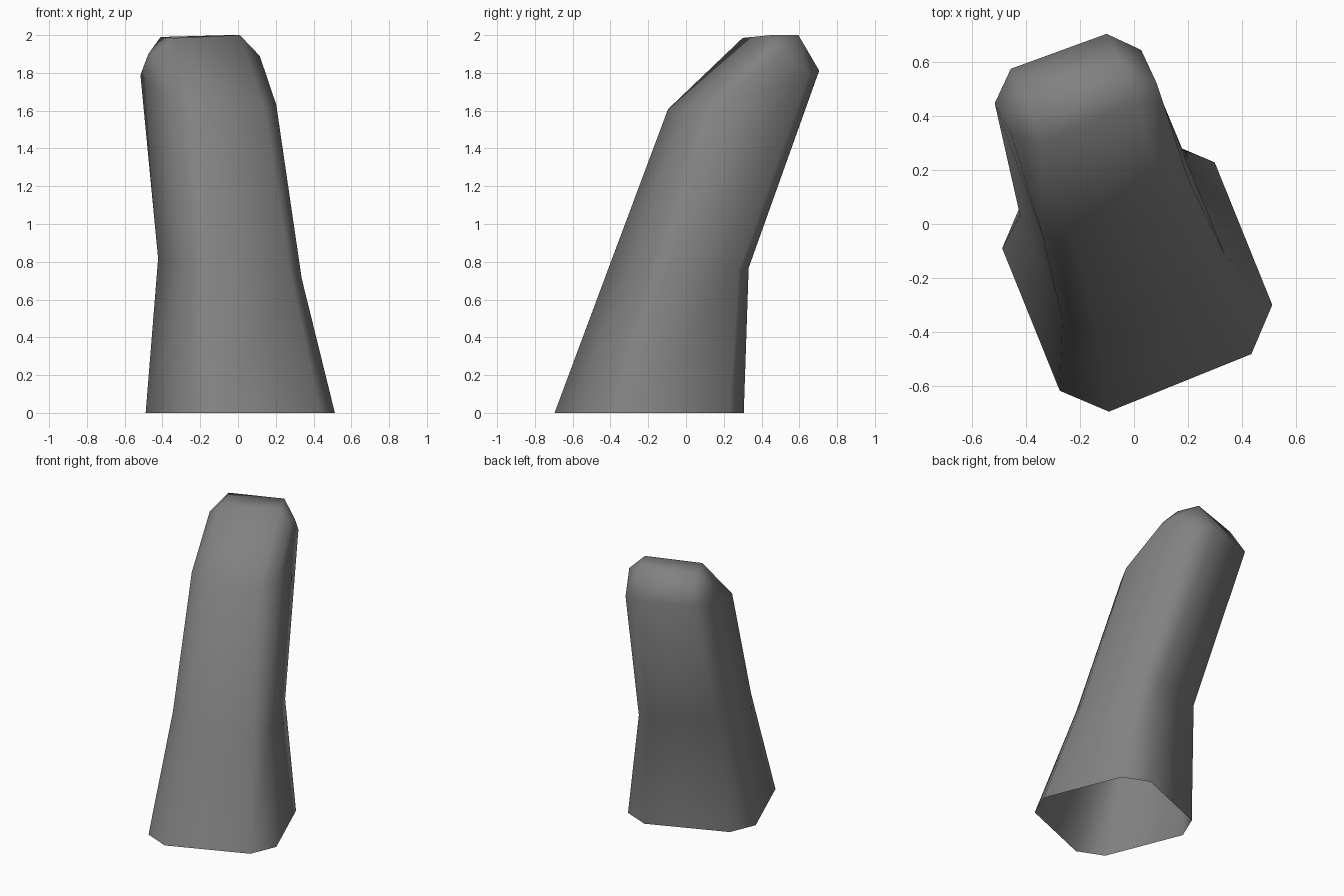
import bpy
import bmesh
from math import sin, cos, radians

cube = bpy.data.objects.get("Cube")
if cube:
    bpy.data.objects.remove(cube, do_unlink=True)


def make_material(name, color):
    mat = bpy.data.materials.new(name)
    mat.use_nodes = True
    mat.diffuse_color = color
    mat.node_tree.nodes["Principled BSDF"].inputs["Base Color"].default_value = color
    return mat


def chamfered_ring(center, half_width, half_depth, chamfer, angle, slope_x, slope_y):
    """Rectangle with cut corners, turned about z and lying in a tilted plane."""
    w, d, c = half_width, half_depth, chamfer
    outline = [(-w, c - d), (c - w, -d), (w - c, -d), (w, c - d)]
    outline += [(-u, -v) for u, v in outline]
    s, k = sin(radians(angle)), cos(radians(angle))
    points = []
    for u, v in outline:
        x, y = u * k - v * s, u * s + v * k
        points.append((center[0] + x, center[1] + y,
                       center[2] + slope_x * x + slope_y * y))
    return points


# Cross-sections of the leaning stalk: open base, waist, shoulder
sections = [
    chamfered_ring((0.012, -0.195, 0), 0.425, 0.425, 0.14, 22, 0, 0),
    chamfered_ring((-0.043, -0.04, 0.765), 0.325, 0.31, 0.1, 22, -0.13, 0.04),
    chamfered_ring((-0.157, 0.305, 1.71), 0.289, 0.357, 0.1, 20, -0.11, 0.27),
]

# Rounded tip: flat middle strip with the two sides dropped lower
sections.append([
    (-0.455, 0.33, 1.9), (-0.34, 0.3, 1.985), (0.01, 0.45, 2), (0.115, 0.43, 1.89),
    (0.085, 0.52, 1.92), (-0.05, 0.595, 2), (-0.41, 0.48, 1.99), (-0.475, 0.42, 1.9),
])

bm = bmesh.new()
rings = [[bm.verts.new(p) for p in section] for section in sections]

# Side walls
for low, high in zip(rings, rings[1:]):
    for i in range(len(low)):
        j = (i + 1) % len(low)
        bm.faces.new((low[i], low[j], high[j], high[i]))

# Tip faces: left slope, top, right slope
tip = rings[-1]
for corners in ((0, 1, 6, 7), (1, 2, 5, 6), (2, 3, 4, 5)):
    bm.faces.new([tip[i] for i in corners])

for face in bm.faces:
    face.smooth = True
bmesh.ops.recalc_face_normals(bm, faces=bm.faces[:])

mesh = bpy.data.meshes.new("leaning_stalk")
bm.to_mesh(mesh)
bm.free()
mesh.materials.append(make_material("medium_grey", (0.22, 0.22, 0.22, 1)))
stalk = bpy.data.objects.new("leaning_stalk", mesh)
bpy.context.collection.objects.link(stalk)
